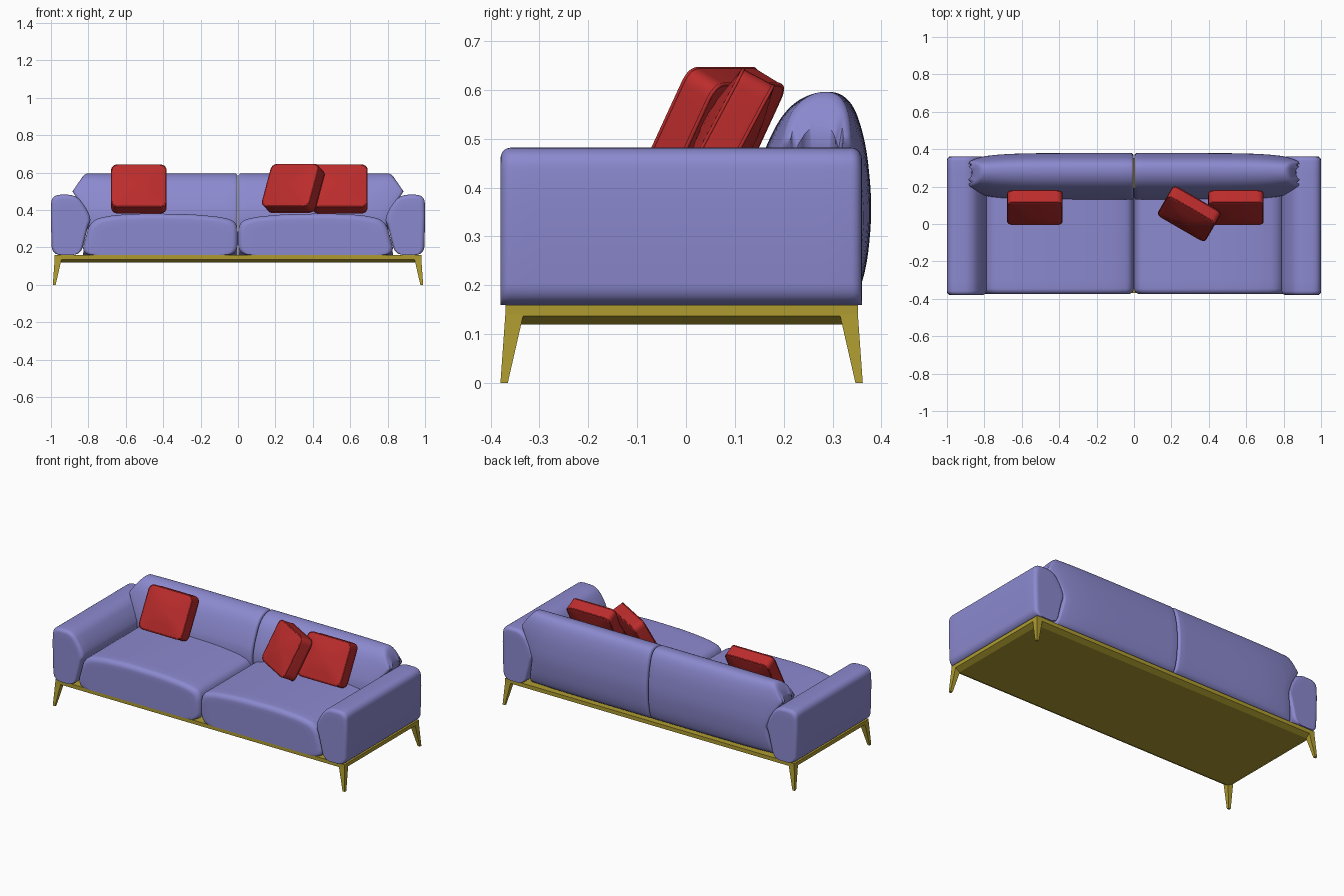
import bpy, bmesh, math
from mathutils import Matrix, Vector

if "Cube" in bpy.data.objects:
    bpy.data.objects.remove(bpy.data.objects["Cube"])


def material(name, rgb):
    m = bpy.data.materials.new(name)
    m.use_nodes = True
    m.diffuse_color = (*rgb, 1)
    m.node_tree.nodes["Principled BSDF"].inputs["Base Color"].default_value = (*rgb, 1)
    return m


FABRIC = material("lavender fabric", (0.26, 0.25, 0.62))
RED = material("red fabric", (0.50, 0.025, 0.025))
BRASS = material("brass", (0.42, 0.33, 0.03))


def finish(name, bm, mat, smooth=True):
    bmesh.ops.recalc_face_normals(bm, faces=bm.faces)
    mesh = bpy.data.meshes.new(name)
    bm.to_mesh(mesh)
    bm.free()
    mesh.materials.append(mat)
    ob = bpy.data.objects.new(name, mesh)
    bpy.context.collection.objects.link(ob)
    if smooth:
        bpy.ops.object.select_all(action="DESELECT")
        ob.select_set(True)
        bpy.context.view_layer.objects.active = ob
        bpy.ops.object.shade_smooth_by_angle(angle=math.radians(40))
    return ob


def soften(pts, cut, rounds=3):
    """Round the corners of a closed profile by repeated corner cutting."""
    pts = [Vector(p) for p in pts]
    for _ in range(rounds):
        out = []
        for i, p in enumerate(pts):
            q = pts[(i + 1) % len(pts)]
            step = (q - p) * min(0.25, cut / (q - p).length)
            out += [p + step, q - step]
        pts = out
        cut *= 0.5
    return pts


def cushion(name, pts, a, b, r, place, mat, flat_base=True, inner=12):
    """Loft a profile from a to b with rounded rims and finely ringed end caps."""
    us, vs = [p[0] for p in pts], [p[1] for p in pts]
    cu = (min(us) + max(us)) / 2
    cv = min(vs) if flat_base else (min(vs) + max(vs)) / 2
    hu, hv = max(us) - cu, max(vs) - cv
    caps = [0.15, 0.4, 0.6, 0.75, 0.88]
    rim = []
    for k in range(6):
        ang = math.pi / 2 * k / 5
        rim.append((r * (1 - math.sin(ang)), r * (1 - math.cos(ang))))
    rim = [(inset, off) for inset, off in zip([p[0] for p in rim], [p[1] for p in rim])]
    rings = [(a, r, s) for s in caps]
    rings += [(a + off, inset, 1) for inset, off in rim]
    rings += [(a + r + (b - a - 2 * r) * k / inner, 0, 1) for k in range(1, inner)]
    rings += [(b - off, inset, 1) for inset, off in reversed(rim)]
    rings += [(b, r, s) for s in reversed(caps)]
    bm = bmesh.new()
    loops = []
    for t, d, s in rings:
        su, sv = s * (1 - d / hu), s * (1 - d / hv)
        loops.append([bm.verts.new(place(cu + (u - cu) * su, cv + (v - cv) * sv, t))
                      for u, v in pts])
    n = len(pts)
    for lo, hi in zip(loops, loops[1:]):
        for i in range(n):
            j = (i + 1) % n
            bm.faces.new((lo[i], lo[j], hi[j], hi[i]))
    bm.faces.new(loops[0])
    bm.faces.new(loops[-1])
    return finish(name, bm, mat)


def tapered_block(name, low, high):
    """Block between two rectangles, each given as (x0, x1, y0, y1, z)."""
    bm = bmesh.new()
    rows = [[bm.verts.new(p) for p in ((x0, y0, z), (x1, y0, z), (x1, y1, z), (x0, y1, z))]
            for x0, x1, y0, y1, z in (low, high)]
    for i in range(4):
        j = (i + 1) % 4
        bm.faces.new((rows[0][i], rows[0][j], rows[1][j], rows[1][i]))
    bm.faces.new(rows[0])
    bm.faces.new(rows[1])
    return finish(name, bm, BRASS, smooth=False)


# Base: upright rail with a slanted underside, and four splayed legs
X, Y0, Y1 = 0.98, -0.37, 0.352
tapered_block("base_rail", (-X, X, Y0, Y1, 0.137), (-X, X, Y0, Y1, 0.16))
tapered_block("base_underside", (-X + 0.03, X - 0.03, Y0 + 0.03, Y1 - 0.03, 0.12),
              (-X, X, Y0, Y1, 0.137))
for sx, side in ((1, "left"), (-1, "right")):
    for sy, y, end in ((-1, Y0, "front"), (1, Y1, "back")):
        def rect(out, size, z):
            xs = sorted((sx * (X + out), sx * (X + out - size)))
            ys = sorted((y + sy * out, y + sy * (out - size)))
            return (*xs, *ys, z)
        tapered_block(f"{end}_{side}_leg", rect(0.01, 0.015, 0), rect(0, 0.037, 0.14))

# Upholstered body
ARM = soften([(0.84, 0.16), (0.80, 0.32), (0.785, 0.35), (0.81, 0.41), (0.865, 0.482),
              (0.995, 0.482), (1.002, 0.4), (0.995, 0.16)], 0.025)
SEAT = soften([(0.001, 0.16), (0.001, 0.335), (0.08, 0.362), (0.25, 0.378), (0.5, 0.382),
               (0.68, 0.372), (0.79, 0.345), (0.84, 0.16)], 0.03)
BACK = soften([(0.15, 0.16), (0.125, 0.37), (0.16, 0.48), (0.205, 0.565), (0.27, 0.6),
               (0.335, 0.59), (0.368, 0.5), (0.382, 0.36), (0.37, 0.23), (0.342, 0.16)], 0.03)
WING = [(0.16, 0.83), (0.33, 0.795), (0.40, 0.82), (0.50, 0.885), (0.58, 0.83), (0.62, 0.80)]


def wing_width(z):
    for (z0, w0), (z1, w1) in zip(WING, WING[1:]):
        if z <= z1:
            return w0 + (w1 - w0) * (z - z0) / (z1 - z0)
    return WING[-1][1]


for s, side in ((1, "left"), (-1, "right")):
    def along_y(u, v, t):
        return (s * u, t, v)

    def along_x(y, z, t):
        x = t * wing_width(z)
        pinch = 1 - 0.3 * (x / 0.88) ** 7
        return (s * x, 0.27 + (y - 0.27) * pinch, z)

    cushion(f"{side}_arm", ARM, -0.38, 0.36, 0.022, along_y, FABRIC)
    cushion(f"{side}_seat", SEAT, -0.375, 0.22, 0.03, along_y, FABRIC)
    cushion(f"{side}_backrest", BACK, 0.002, 1.0, 0.018, along_x, FABRIC, inner=20)

# Throw pillows: boxy, puffed faces, piped edges
W, H, T = 0.15, 0.13, 0.038
SQUARE = soften([(-W, -H), (W, -H), (W, H), (-W, H)], 0.022)


def pillow(name, loc, yaw):
    frame = (Matrix.Translation(loc) @ Matrix.Rotation(math.radians(yaw), 4, "Z")
             @ Matrix.Rotation(math.radians(-28), 4, "X"))

    def place(u, v, t):
        fu, fv = max(0, 1 - (u / W) ** 2), max(0, 1 - (v / H) ** 2)
        return frame @ Vector((u * (1 - 0.04 * fv), t * (1 + 0.5 * fu * fv), v * (1 - 0.03 * fu)))

    cushion(name, SQUARE, -T, T, 0.008, place, RED, flat_base=False, inner=6)
    for t, face in ((-T + 0.004, "front"), (T - 0.004, "back")):
        curve = bpy.data.curves.new(f"{name}_{face}_piping", "CURVE")
        curve.dimensions = "3D"
        curve.bevel_depth = 0.004
        curve.bevel_resolution = 2
        line = curve.splines.new("POLY")
        line.points.add(len(SQUARE) - 1)
        for point, (u, v) in zip(line.points, SQUARE):
            point.co = (*place(u * 0.985, v * 0.985, t), 1)
        line.use_cyclic_u = True
        curve.materials.append(RED)
        bpy.context.collection.objects.link(bpy.data.objects.new(curve.name, curve))


pillow("right_pillow", (-0.53, 0.088, 0.513), 0)
pillow("left_outer_pillow", (0.545, 0.088, 0.513), 0)
pillow("left_inner_pillow", (0.295, 0.055, 0.516), -30)
